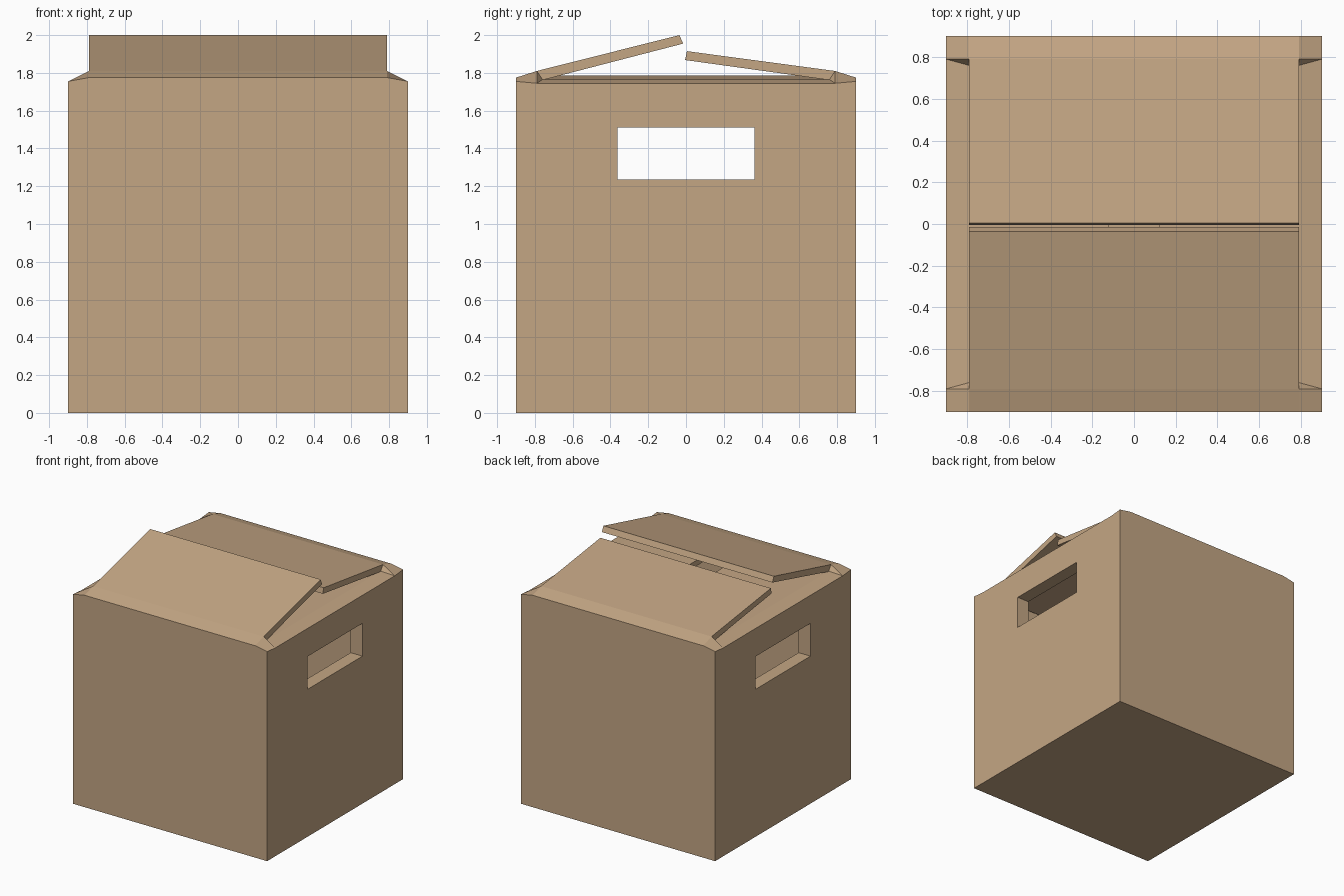
import bpy, bmesh

if "Cube" in bpy.data.objects:
    bpy.data.objects.remove(bpy.data.objects["Cube"])

card = bpy.data.materials.new("cardboard")
card.diffuse_color = (0.55, 0.38, 0.23, 1)
card.use_nodes = True
card.node_tree.nodes["Principled BSDF"].inputs["Base Color"].default_value = card.diffuse_color

OUT, INN, FLOOR = 0.9, 0.79, 0.11   # outer half width, inner half width, floor height


def finish(bm, name, colour=True):
    bmesh.ops.recalc_face_normals(bm, faces=bm.faces)
    mesh = bpy.data.meshes.new(name)
    bm.to_mesh(mesh)
    bm.free()
    if colour:
        mesh.materials.append(card)
    obj = bpy.data.objects.new(name, mesh)
    bpy.context.collection.objects.link(obj)
    return obj


def prism(name, profile, half, axis):
    """Extrude a 2D profile (u, z) symmetrically along the x or y axis."""
    bm = bmesh.new()
    ends = []
    for s in (-half, half):
        ends.append([bm.verts.new((s, u, z) if axis == "x" else (u, s, z))
                     for u, z in profile])
        bm.faces.new(ends[-1])
    n = len(profile)
    for i in range(n):
        j = (i + 1) % n
        bm.faces.new((ends[0][i], ends[0][j], ends[1][j], ends[1][i]))
    return finish(bm, name)


# box body: named corner points repeated in all four quadrants
corner = {
    "base": (OUT, OUT, 0), "floor": (INN, INN, FLOOR),
    "tip": (OUT, OUT, 1.755), "rim": (INN, OUT, 1.775),
    "fold": (INN, INN, 1.81), "side": (OUT, INN, 1.745),
    "notch": (INN, 0.76, 1.765),
}
bm = bmesh.new()
v = {(k, sx, sy): bm.verts.new((sx * x, sy * y, z))
     for k, (x, y, z) in corner.items() for sx in (-1, 1) for sy in (-1, 1)}


def across(names, s, along):
    """Face spanning one wall: names on one end, mirrored names on the other."""
    key = (lambda k, m: (k, m, s)) if along == "x" else (lambda k, m: (k, s, m))
    bm.faces.new([v[key(k, -1)] for k in names] + [v[key(k, 1)] for k in reversed(names)])


for s in (-1, 1):
    across(("base", "tip", "rim"), s, "x")            # front and back walls
    across(("rim", "fold"), s, "x")                   # sloped hinge strips
    across(("fold", "floor"), s, "x")                 # inner front and back
    across(("base", "tip", "side"), s, "y")           # side walls
    across(("side", "notch"), s, "y")                 # side hinge strips
    across(("notch", "fold", "floor"), s, "y")        # inner sides
    for t in (-1, 1):                                 # corner facets
        bm.faces.new([v[k, s, t] for k in ("tip", "rim", "fold", "side")])
        bm.faces.new([v[k, s, t] for k in ("side", "fold", "notch")])
for k in ("base", "floor"):
    bm.faces.new([v[k, sx, sy] for sx, sy in ((-1, -1), (1, -1), (1, 1), (-1, 1))])
body = finish(bm, "box_body")

# hand holes through both side walls
bm = bmesh.new()
bmesh.ops.create_cube(bm, size=1)
for p in bm.verts:
    p.co = (p.co.x * 2.4, p.co.y * 0.725, 1.3725 + p.co.z * 0.275)
cutter = finish(bm, "hand_hole_cutter", False)
cutter.hide_render = True
cut = body.modifiers.new("hand_holes", "BOOLEAN")
cut.operation, cut.solver, cut.object = "DIFFERENCE", "EXACT", cutter
bpy.context.view_layer.objects.active = body
bpy.ops.object.modifier_apply(modifier=cut.name)
bpy.data.objects.remove(cutter)

# upper flaps, front one lifted higher
prism("front_flap", [(-INN, 1.81), (-0.035, 2.0), (-0.015, 1.955), (-0.76, 1.762)], INN, "x")
prism("back_flap", [(INN, 1.81), (0.005, 1.915), (-0.005, 1.868), (0.76, 1.762)], INN, "x")

# lower side flaps, nearly level, with a gap between them
for s, name in ((-1, "left_flap"), (1, "right_flap")):
    prism(name, [(s * INN, 1.765), (s * 0.12, 1.785), (s * 0.12, 1.738), (s * INN, 1.715)], 0.76, "y")
